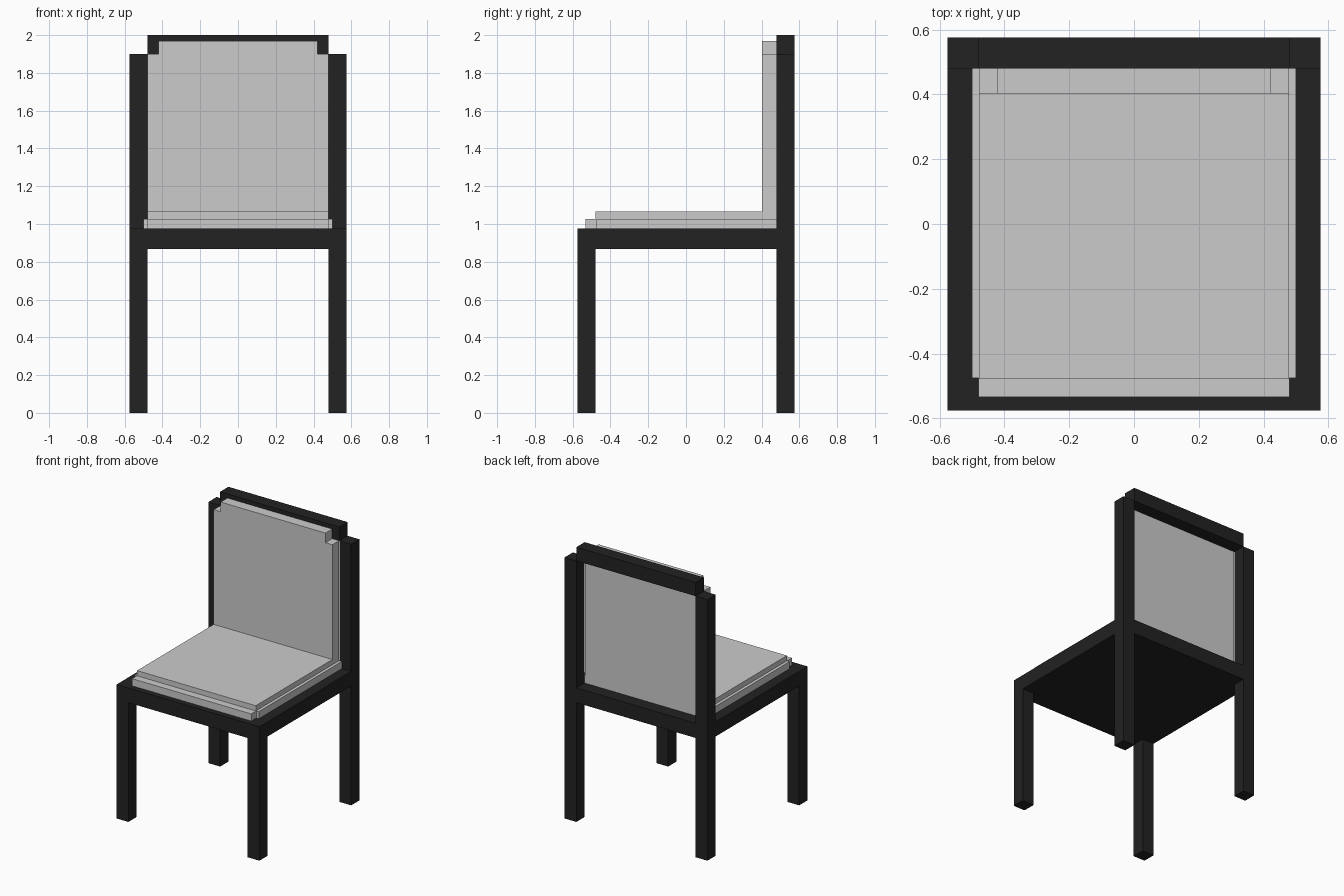
import bpy
import bmesh

if "Cube" in bpy.data.objects:
    bpy.data.objects.remove(bpy.data.objects["Cube"])

black = bpy.data.materials.new("black_frame")
black.diffuse_color = (0.016, 0.016, 0.016, 1)
black.use_nodes = True
black.node_tree.nodes["Principled BSDF"].inputs["Base Color"].default_value = black.diffuse_color


def finish(name, bm, mat=None):
    bmesh.ops.recalc_face_normals(bm, faces=bm.faces)
    mesh = bpy.data.meshes.new(name)
    bm.to_mesh(mesh)
    bm.free()
    ob = bpy.data.objects.new(name, mesh)
    bpy.context.collection.objects.link(ob)
    if mat:
        mesh.materials.append(mat)
    return ob


def box(name, x, y, z, mat=None):
    """Box from (min, max) ranges."""
    bm = bmesh.new()
    bmesh.ops.create_cube(bm, size=1)
    for v in bm.verts:
        v.co = [r[0] if c < 0 else r[1] for r, c in zip((x, y, z), v.co)]
    return finish(name, bm, mat)


def extruded(name, points, direction):
    """Right-half outline mirrored across x = 0, then extruded."""
    bm = bmesh.new()
    outline = points + [(-x, y, z) for x, y, z in reversed(points)]
    face = bm.faces.new([bm.verts.new(p) for p in outline])
    new = bmesh.ops.extrude_face_region(bm, geom=[face], use_keep_orig=True)
    verts = [g for g in new["geom"] if isinstance(g, bmesh.types.BMVert)]
    bmesh.ops.translate(bm, verts=verts, vec=direction)
    return finish(name, bm)


OUT, INN = 0.575, 0.48
SEAT_LOW, SEAT_TOP = 0.868, 0.975

# Legs; the back pair continue up as posts
for side, x in (("left", (-OUT, -INN)), ("right", (INN, OUT))):
    box("front_leg_" + side, x, (-OUT, -INN), (0, SEAT_LOW), black)
    box("back_post_" + side, x, (INN, OUT), (0, 1.9), black)

# Seat frame, its rear rail between the posts, and the top rail
box("seat_frame", (-OUT, OUT), (-OUT, INN), (SEAT_LOW, SEAT_TOP), black)
box("rear_rail", (-INN, INN), (INN, OUT), (SEAT_LOW, SEAT_TOP), black)
box("top_rail", (-INN, INN), (INN, OUT), (1.9, 2.0), black)

# Lower seat cushion with notched front corners
extruded("seat_cushion_base",
         [(0.48, -0.533, SEAT_TOP), (0.48, -0.475, SEAT_TOP),
          (0.5, -0.475, SEAT_TOP), (0.5, INN, SEAT_TOP)], (0, 0, 0.052))

# Upper seat cushion
box("seat_cushion_top", (-0.478, 0.478), (-0.478, 0.403), (1.027, 1.065))

# Back cushion with notched upper corners
extruded("back_cushion",
         [(0.478, INN, 1.027), (0.478, INN, 1.9),
          (0.422, INN, 1.9), (0.422, INN, 1.97)], (0, -0.077, 0))
